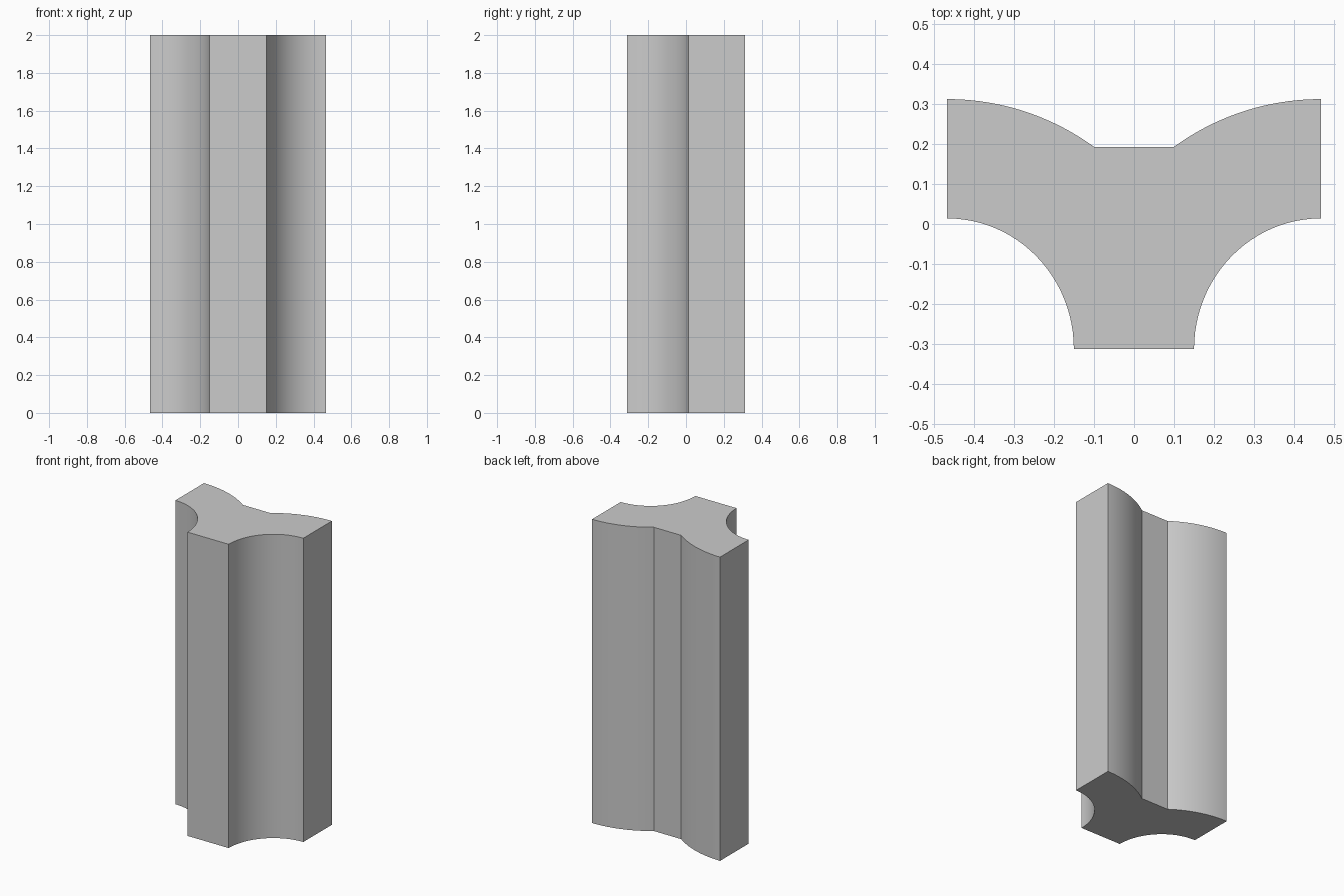
import bpy, bmesh
from math import sin, cos, pi, acos

if "Cube" in bpy.data.objects:
    bpy.data.objects.remove(bpy.data.objects["Cube"])

HX, HY, H = 0.466, 0.3115, 2.0   # half width, half depth, height
STEM, NOTCH = 0.15, 0.10         # half widths of the stem foot and the flat notch
R_OUT = 2 * HY                   # upper arc, centred on the lower corner (HX, -HY)
RX, RY = HX - STEM, HY + 0.014   # lower arc, same centre
N = 24

# Right half of the cross-section, counter-clockwise from the stem foot
a_end = acos((HX - NOTCH) / R_OUT)
half = []
for i in range(N + 1):
    a = pi / 2 * i / N
    half.append((HX - RX * cos(a), -HY + RY * sin(a)))
for i in range(N + 1):
    a = pi / 2 + (a_end - pi / 2) * i / N
    half.append((HX - R_OUT * cos(a), -HY + R_OUT * sin(a)))
profile = half + [(-x, y) for x, y in reversed(half)]

# Extrude the profile upward
bm = bmesh.new()
base = bm.faces.new([bm.verts.new((x, y, 0)) for x, y in profile])
top = bmesh.ops.extrude_face_region(bm, geom=[base], use_keep_orig=True)
bmesh.ops.translate(bm, vec=(0, 0, H),
                    verts=[v for v in top["geom"] if isinstance(v, bmesh.types.BMVert)])
bmesh.ops.recalc_face_normals(bm, faces=bm.faces)
mesh = bpy.data.meshes.new("branched_moulding")
bm.to_mesh(mesh)
bm.free()

# Smooth curved sides, sharp corners
obj = bpy.data.objects.new("branched_moulding", mesh)
bpy.context.collection.objects.link(obj)
bpy.context.view_layer.objects.active = obj
obj.select_set(True)
bpy.ops.object.shade_smooth_by_angle(angle=pi / 9)
